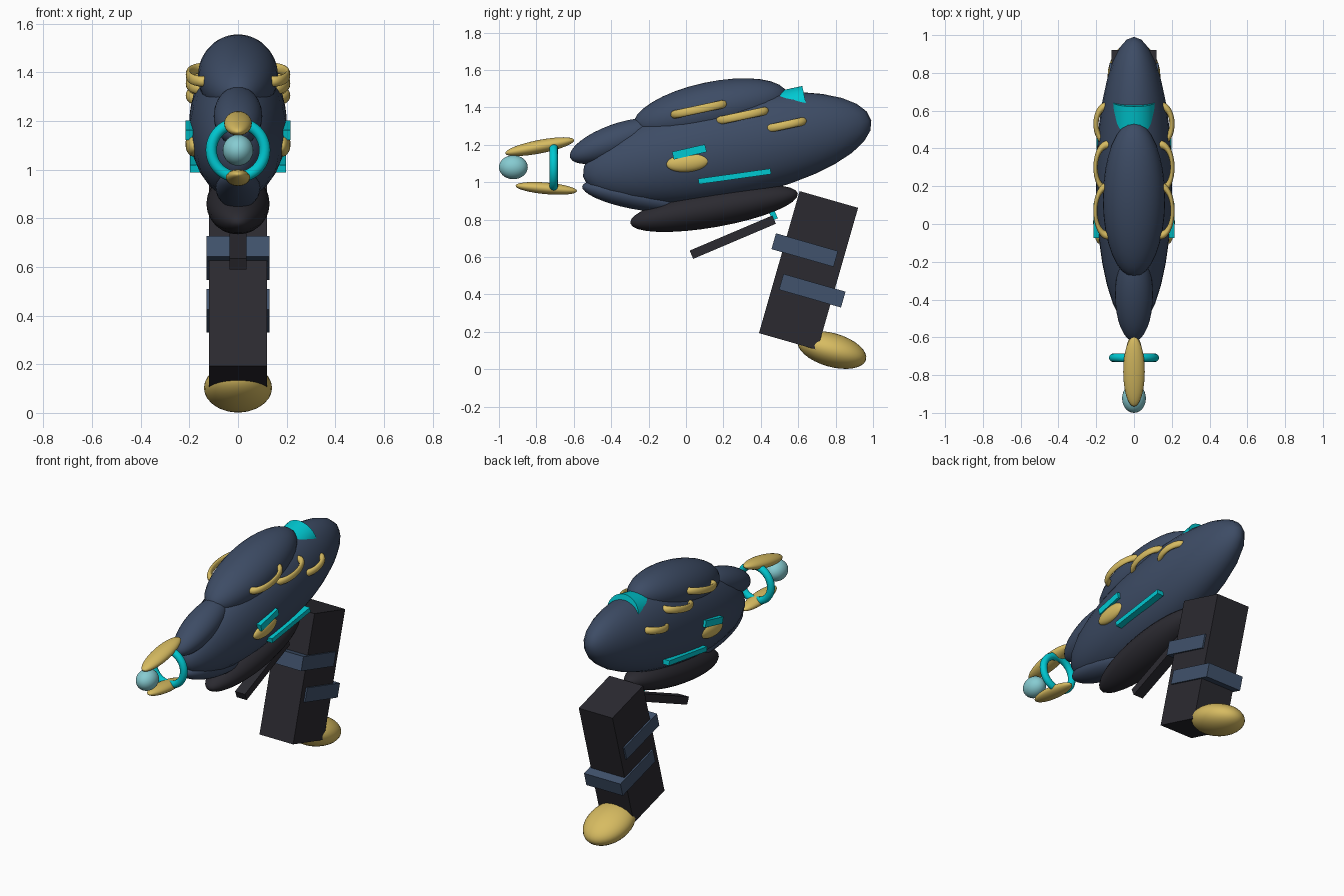
import bpy
from math import radians

old = bpy.data.objects.get("Cube")
if old:
    bpy.data.objects.remove(old, do_unlink=True)


def material(name, r, g, b):
    mat = bpy.data.materials.new(name)
    mat.use_nodes = True
    mat.diffuse_color = (r, g, b, 1)
    mat.node_tree.nodes["Principled BSDF"].inputs["Base Color"].default_value = (r, g, b, 1)
    return mat


NAVY = material("navy", 0.047, 0.072, 0.130)
SLATE = material("slate blue", 0.052, 0.085, 0.150)
DARK = material("charcoal", 0.024, 0.023, 0.030)
GOLD = material("gold", 0.68, 0.50, 0.12)
CYAN = material("cyan", 0.0, 0.58, 0.64)
PALE = material("pale aqua", 0.24, 0.60, 0.64)


def finish(name, mat, scale, tilt, smooth=True):
    """Name, colour, scale and pitch the active primitive."""
    obj = bpy.context.object
    obj.name = name
    obj.data.name = name
    obj.scale = scale
    obj.rotation_euler.x = radians(tilt)
    obj.data.materials.append(mat)
    if smooth:
        bpy.ops.object.shade_smooth()
    return obj


def ellipsoid(name, mat, centre, radii, tilt=0):
    bpy.ops.mesh.primitive_uv_sphere_add(segments=32, ring_count=16, radius=1, location=centre)
    return finish(name, mat, radii, tilt)


def box(name, mat, centre, size, tilt=0):
    bpy.ops.mesh.primitive_cube_add(size=1, location=centre)
    return finish(name, mat, size, tilt, smooth=False)


# Rounded shell
ellipsoid("main_body", NAVY, (0, 0.22, 1.18), (0.202, 0.785, 0.268), 11)
ellipsoid("upper_hump", NAVY, (0, 0.13, 1.385), (0.165, 0.42, 0.15), 12)
ellipsoid("upper_snout", NAVY, (0, -0.375, 1.22), (0.10, 0.26, 0.09), 20)
ellipsoid("lower_snout", NAVY, (0, -0.28, 0.925), (0.092, 0.28, 0.068), -11)
ellipsoid("belly", DARK, (0, 0.15, 0.86), (0.13, 0.455, 0.10), 10)

# Emitter at the front
ellipsoid("upper_prong", GOLD, (0, -0.782, 1.19), (0.057, 0.188, 0.036), 11)
ellipsoid("lower_prong", GOLD, (0, -0.747, 0.967), (0.05, 0.165, 0.031), -5)
ellipsoid("emitter_orb", PALE, (0, -0.923, 1.08), (0.063, 0.077, 0.064))
bpy.ops.mesh.primitive_torus_add(major_radius=0.11, minor_radius=0.023, major_segments=48,
                                 minor_segments=12, location=(0, -0.708, 1.08))
finish("emitter_ring", CYAN, (1, 1, 1), 90)

# Saddle sunk into the back of the shell
bpy.ops.mesh.primitive_cylinder_add(vertices=48, radius=0.112, depth=0.2, location=(0, 0.547, 1.384))
finish("rear_saddle", CYAN, (1, 1, 1), 102, smooth=False)
bpy.ops.object.shade_smooth_by_angle(angle=radians(40))

# Ribs, pods and glowing strips on both sides
RIBS = [(0.07, 1.39, 0.155), (0.30, 1.355, 0.145), (0.53, 1.305, 0.12)]
for side, x in (("left", 1), ("right", -1)):
    for number, (y, z, half) in enumerate(RIBS, 1):
        bpy.ops.mesh.primitive_torus_add(major_radius=half - 0.022, minor_radius=0.022,
                                         major_segments=48, minor_segments=12,
                                         location=(x * 0.14, y, z))
        finish(f"{side}_rib_{number}", GOLD, (0.075 / half, 1, 1), 12)
    ellipsoid(f"{side}_pod", GOLD, (x * 0.183, 0.01, 1.105), (0.033, 0.115, 0.05), 6)
    box(f"{side}_short_strip", CYAN, (x * 0.195, 0.018, 1.162), (0.04, 0.18, 0.042), 13)
    box(f"{side}_long_strip", CYAN, (x * 0.175, 0.26, 1.031), (0.045, 0.39, 0.03), 8)

# Trigger
box("trigger", DARK, (0, 0.25, 0.706), (0.07, 0.48, 0.048), 23)
box("trigger_light", CYAN, (0, 0.468, 0.822), (0.04, 0.03, 0.045), 23)

# Raked grip with two offset bands and a rounded foot
box("grip", DARK, (0, 0.655, 0.528), (0.24, 0.325, 0.79), -16)
box("upper_grip_band", SLATE, (0, 0.635, 0.637), (0.26, 0.345, 0.088), -16)
box("lower_grip_band", SLATE, (0, 0.675, 0.42), (0.26, 0.345, 0.088), -16)
ellipsoid("grip_foot", GOLD, (0, 0.78, 0.103), (0.14, 0.19, 0.09), -16)
